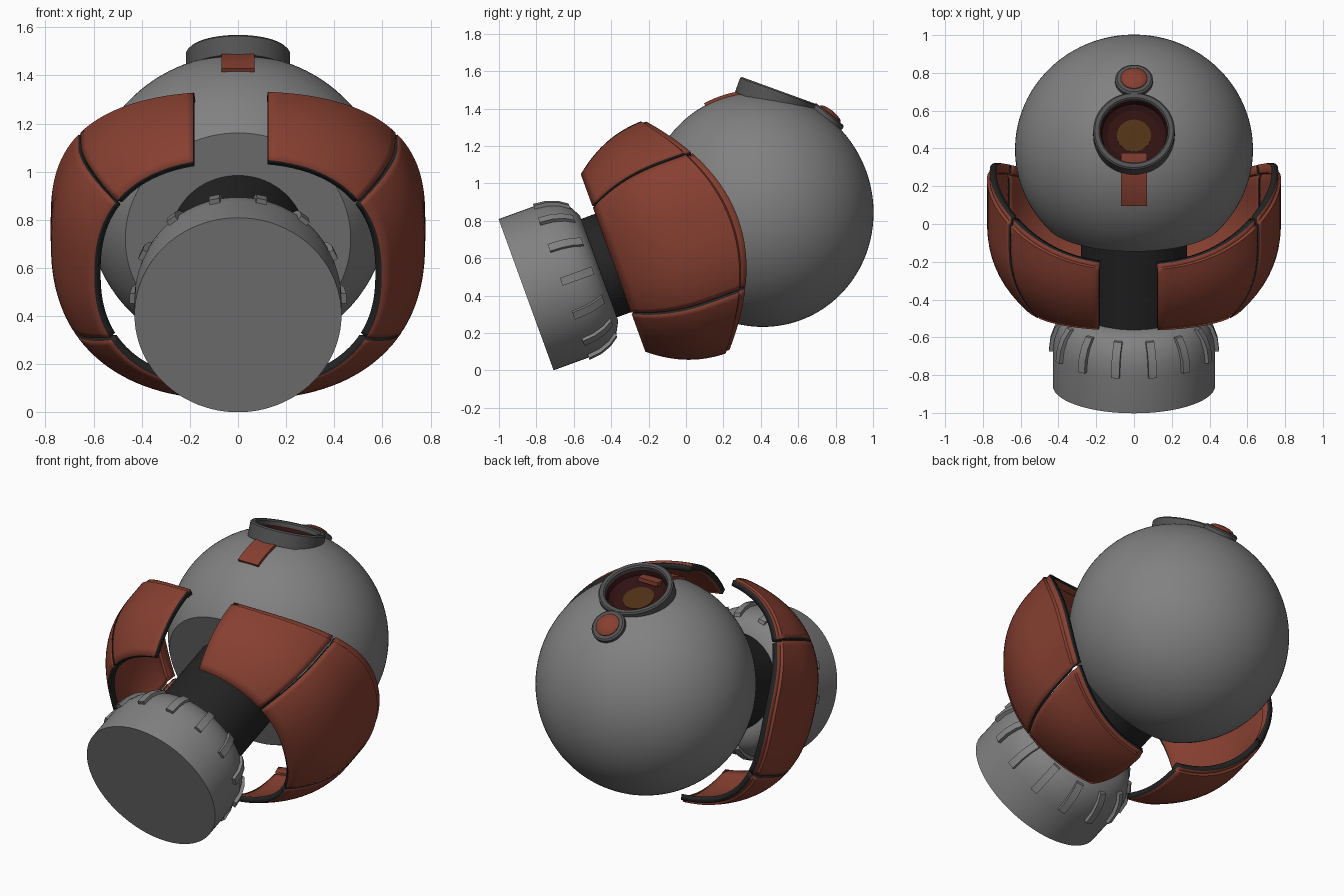
import bpy, bmesh
from math import sin, cos, asin, acos, pi, radians
from mathutils import Matrix, Vector

cube = bpy.data.objects.get("Cube")
if cube:
    bpy.data.objects.remove(cube, do_unlink=True)


def material(name, r, g, b):
    m = bpy.data.materials.new(name)
    m.use_nodes = True
    m.diffuse_color = (r, g, b, 1)
    bsdf = m.node_tree.nodes["Principled BSDF"]
    bsdf.inputs["Base Color"].default_value = (r, g, b, 1)
    bsdf.inputs["Roughness"].default_value = 0.6
    return m


GREY = material("mid grey", 0.22, 0.22, 0.22)
DARK = material("dark grey", 0.085, 0.085, 0.085)
BLACK = material("black", 0.017, 0.017, 0.017)
RUST = material("rust red", 0.24, 0.05, 0.03)
WINE = material("dark wine", 0.03, 0.006, 0.006)
AMBER = material("dark amber", 0.08, 0.032, 0.008)

# Body frame: local y runs from the nozzle face to the back, tilted upward
BODY = Matrix.Translation((0, -0.855, 0.405)) @ Matrix.Rotation(radians(20), 4, 'X')
AXIS = BODY @ Matrix.Rotation(-pi / 2, 4, 'X')
BALL_AT, BALL_R, BALL_DEPTH = 1.33, 0.63, 0.605


def finish(name, bm, mats, frame, angle=30):
    mesh = bpy.data.meshes.new(name)
    bm.to_mesh(mesh)
    bm.free()
    for m in mats:
        mesh.materials.append(m)
    ob = bpy.data.objects.new(name, mesh)
    bpy.context.collection.objects.link(ob)
    ob.matrix_world = frame
    bpy.ops.object.select_all(action='DESELECT')
    ob.select_set(True)
    bpy.context.view_layer.objects.active = ob
    bpy.ops.object.shade_smooth_by_angle(angle=radians(angle))
    return ob


def skin(bm, rows):
    grid = [[bm.verts.new(p) for p in row] for row in rows]
    for a, b in zip(grid, grid[1:]):
        for i in range(len(a) - 1):
            bm.faces.new((a[i], a[i + 1], b[i + 1], b[i]))


def lathe(name, profile, mat, frame, steps=96):
    """Turn (radius, height) points around local z."""
    bm = bmesh.new()
    turn = [2 * pi * i / steps for i in range(steps + 1)]
    skin(bm, [[(r * cos(t), r * sin(t), h) for t in turn] for r, h in profile])
    bmesh.ops.remove_doubles(bm, verts=bm.verts, dist=1e-5)
    bmesh.ops.recalc_face_normals(bm, faces=bm.faces)
    return finish(name, bm, [mat], frame)


def prism(name, outline, half, mat, frame, turns=(0,)):
    """Extrude a (y, z) outline across x, repeated around local y."""
    bm = bmesh.new()
    for t in turns:
        rot = Matrix.Rotation(t, 4, 'Y')
        face = bm.faces.new([bm.verts.new(rot @ Vector((-half, y, z))) for y, z in outline])
        ext = bmesh.ops.extrude_face_region(bm, geom=[face])["geom"]
        moved = [v for v in ext if isinstance(v, bmesh.types.BMVert)]
        bmesh.ops.translate(bm, verts=moved, vec=rot @ Vector((2 * half, 0, 0)))
    bmesh.ops.recalc_face_normals(bm, faces=bm.faces)
    return finish(name, bm, [mat], frame)


# Ball with a flat front
arc = [radians(-42 + 132 * i / 48) for i in range(49)]
ball = lathe("ball", [(0, BALL_AT + BALL_DEPTH * sin(arc[0]))] +
             [(BALL_R * cos(t), BALL_AT + BALL_DEPTH * sin(t)) for t in arc], GREY, AXIS, 128)

# Neck and nozzle
lathe("neck", [(0, 0.38), (0.28, 0.38), (0.28, 0.96), (0, 0.96)], BLACK, AXIS)
shoulder = [(0.43, 0.2), (0.422, 0.27), (0.4, 0.33), (0.365, 0.38)]
lathe("nozzle", [(0, 0), (0.43, 0)] + shoulder + [(0.3, 0.415), (0, 0.415)], GREY, AXIS)

# Raised ribs around the nozzle shoulder
outer = [(h, r + 0.02) for r, h in shoulder]
inner = [(h, r - 0.03) for r, h in reversed(shoulder)]
prism("nozzle_ribs", outer + inner, 0.022, GREY, BODY,
      [2 * pi * (i + 0.5) / 14 for i in range(14)])

# Armour shell
POWER = 2.4
WIDE = 1.17
FRONT = 0.495


def shell_radius(a):
    return 0.665 - 0.155 * (max(0, 0.93 - a) / 0.435) ** 2.3


def shell_point(side, phi, a, inset):
    r = shell_radius(a) - inset
    s, c = sin(phi), cos(phi)
    return Vector((side * WIDE * r * s ** (2 / POWER), a,
                   r * (1 if c > 0 else -1) * abs(c) ** (2 / POWER)))


def at_width(x, low=False):
    def phi(a):
        p = asin((x / (WIDE * shell_radius(a))) ** (POWER / 2))
        return pi - p if low else p
    return phi


def at_height(f, shift):
    p = acos(abs(f) ** (POWER / 2))
    return lambda a: (p if f > 0 else pi - p) + shift


def armour(name, side, start, end, steps):
    bm = bmesh.new()
    fractions = [i / 16 for i in range(16)] + [0.95, 1]
    rows = []
    for f in fractions:
        row = []
        for i in range(steps + 1):
            a = FRONT + 0.55 * f
            for _ in range(4):      # back edge sweeps further back at the sides
                phi = start(a) + (end(a) - start(a)) * i / steps
                height = shell_point(side, phi, a, 0).z
                a = FRONT + (1.205 - 0.65 * height ** 2 - FRONT) * f
            row.append(shell_point(side, phi, a, 0.012 if f > 0.94 else 0))
        rows.append(row)
    skin(bm, rows)
    bm.normal_update()
    if sum(f.normal.x * f.calc_center_median().x + f.normal.z * f.calc_center_median().z
           for f in bm.faces) < 0:
        bmesh.ops.reverse_faces(bm, faces=bm.faces)
    ob = finish(name, bm, [RUST, BLACK], BODY, 40)
    mod = ob.modifiers.new("thickness", 'SOLIDIFY')
    mod.thickness = 0.035
    mod.offset = -1
    mod.material_offset_rim = 1


GAP = 0.013
for label, side, top in (("left", 1, 0.125), ("right", -1, 0.185)):
    armour(label + "_upper_armour", side, at_width(top), at_height(0.63, -GAP), 16)
    armour(label + "_side_armour", side, at_height(0.63, GAP), at_height(-0.56, -GAP), 24)
    armour(label + "_lower_armour", side, at_height(-0.56, GAP), at_width(0.13, True), 18)

# Eye socket: cut hole, raised ring, bowl and pupil
EYE = Matrix.Translation((0, 0.495, 1.4975)) @ Matrix.Rotation(radians(-20), 4, 'X')
cutter = lathe("eye_cutter", [(0, -0.1), (0.19, -0.1), (0.19, 0.15), (0, 0.15)], DARK, EYE)
cutter.hide_render = True
cutter.hide_viewport = True
hole = ball.modifiers.new("eye_hole", 'BOOLEAN')
hole.operation = 'DIFFERENCE'
hole.object = cutter
lathe("eye_ring", [(0.178, -0.09), (0.216, -0.09), (0.216, -0.008), (0.208, 0),
                   (0.186, 0), (0.178, -0.008), (0.178, -0.09)], DARK, EYE)
lathe("eye_bowl", [(0.178, -0.03), (0.17, -0.06), (0.14, -0.08), (0, -0.085),
                   (0, -0.095), (0.188, -0.095), (0.178, -0.03)], WINE, EYE)
lathe("pupil", [(0, -0.086), (0.09, -0.086), (0.09, -0.079), (0, -0.078)], AMBER, EYE)

# Tab in front of the eye
sweep = [radians(-8 + 3 * i) for i in range(10)]


def on_ball(t, k):
    return (BALL_AT + BALL_DEPTH * k * sin(t), BALL_R * k * cos(t))


prism("front_tab", [on_ball(t, 1.02) for t in sweep] +
      [on_ball(t, 0.98) for t in reversed(sweep)], 0.068, RUST, BODY)

# Button behind the eye
BUTTON = Matrix.Translation((0, 0.76, 1.357)) @ Matrix.Rotation(radians(-39), 4, 'X')
lathe("button_base", [(0, -0.04), (0.1, -0.04), (0.1, 0.008), (0.09, 0.016), (0, 0.016)],
      DARK, BUTTON, 48)
lathe("button", [(0, 0), (0.07, 0), (0.07, 0.02), (0.06, 0.029), (0.035, 0.036), (0, 0.039)],
      RUST, BUTTON, 48)
